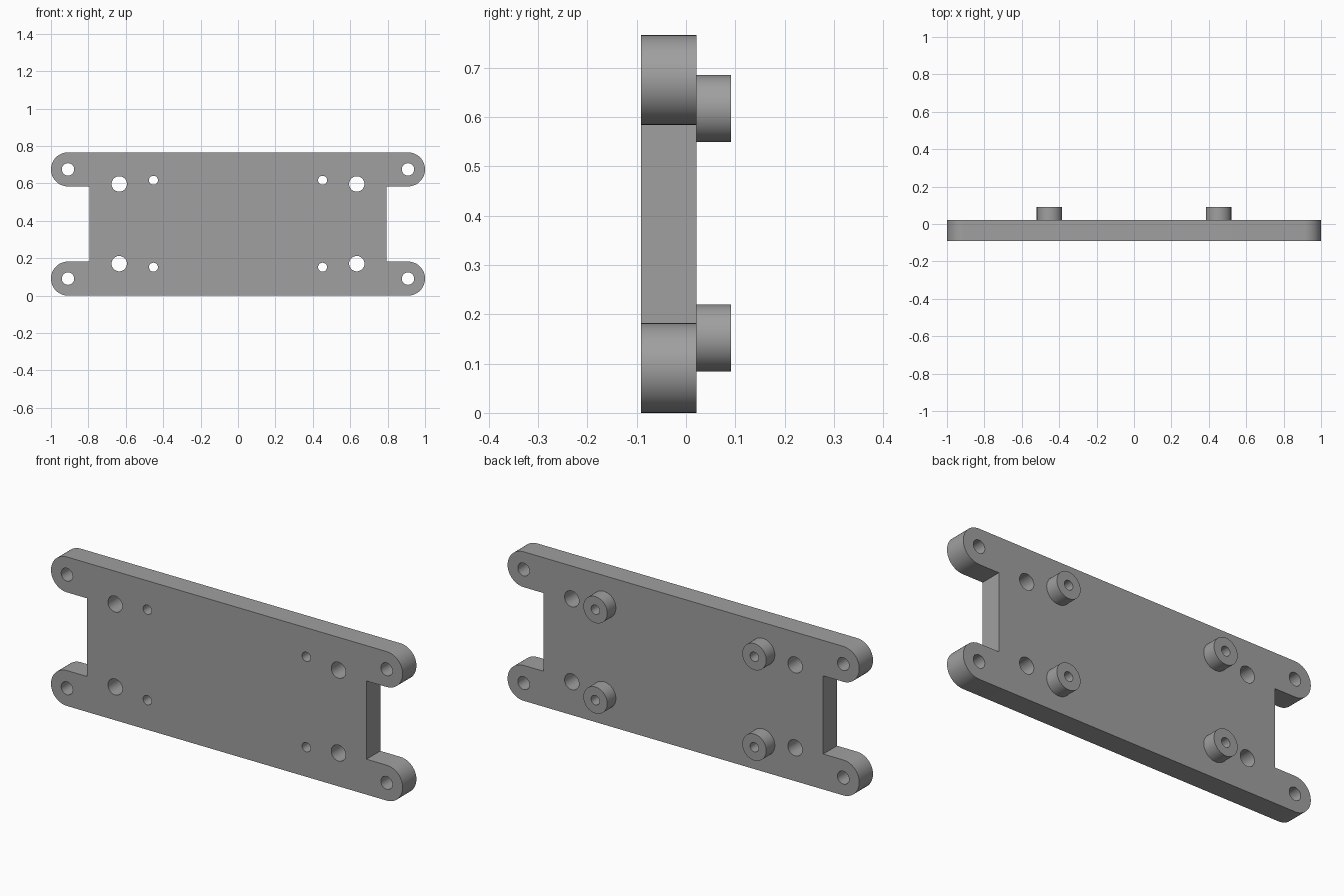
import bpy, bmesh, math
from mathutils import Vector

if "Cube" in bpy.data.objects:
    bpy.data.objects.remove(bpy.data.objects["Cube"])

grey = bpy.data.materials.new("plain grey")
grey.diffuse_color = (0.35, 0.35, 0.35, 1)
grey.use_nodes = True
grey.node_tree.nodes["Principled BSDF"].inputs["Base Color"].default_value = grey.diffuse_color

HEIGHT = 0.766
FRONT, BACK, BOSS_END = -0.091, 0.021, 0.091
EAR_R = 0.091
EAR_X = 1 - EAR_R
NOTCH_X = 0.795
BOSS_X, BOSS_Z = 0.452, (0.152, 0.617)


def arc(x, z, r, start=0, end=360, steps=48):
    """Points on an arc in the xz plane; a full circle omits its repeated end."""
    count = steps if end - start == 360 else steps + 1
    return [(x + r * math.cos(math.radians(start + (end - start) * i / steps)),
             z + r * math.sin(math.radians(start + (end - start) * i / steps)))
            for i in range(count)]


def slab(name, loops, y0, y1):
    """Fill an outline with its hole loops and extrude it along y."""
    bm = bmesh.new()
    edges = []
    for loop in loops:
        vs = [bm.verts.new((x, y0, z)) for x, z in loop]
        edges += [bm.edges.new((vs[i - 1], vs[i])) for i in range(len(vs))]
    bmesh.ops.triangle_fill(bm, edges=edges, use_beauty=True, use_dissolve=False,
                            normal=Vector((0, -1, 0)))
    out = bmesh.ops.extrude_face_region(bm, geom=bm.faces[:], use_keep_orig=True)
    moved = [g for g in out["geom"] if isinstance(g, bmesh.types.BMVert)]
    bmesh.ops.translate(bm, verts=moved, vec=(0, y1 - y0, 0))
    bmesh.ops.recalc_face_normals(bm, faces=bm.faces[:])
    mesh = bpy.data.meshes.new(name)
    bm.to_mesh(mesh)
    bm.free()
    mesh.materials.append(grey)
    obj = bpy.data.objects.new(name, mesh)
    bpy.context.collection.objects.link(obj)
    bpy.ops.object.select_all(action='DESELECT')
    obj.select_set(True)
    bpy.context.view_layer.objects.active = obj
    bpy.ops.object.shade_smooth_by_angle(angle=math.radians(30))
    return obj


# Plate outline: right half with two rounded ears, then its mirror image
right = (arc(EAR_X, EAR_R, EAR_R, -90, 90, 24)
         + [(NOTCH_X, 2 * EAR_R), (NOTCH_X, HEIGHT - 2 * EAR_R)]
         + arc(EAR_X, HEIGHT - EAR_R, EAR_R, -90, 90, 24))
outline = right + [(-x, z) for x, z in reversed(right)]

# Ear holes, mounting holes and narrow boss holes
holes = []
for side in (-1, 1):
    for x, zs, r in ((EAR_X, (EAR_R, HEIGHT - EAR_R), 0.033),
                     (0.635, (0.171, 0.597), 0.041),
                     (BOSS_X, BOSS_Z, 0.024)):
        holes += [arc(side * x, z, r) for z in zs]

slab("mounting_plate", [outline] + holes, FRONT, BACK)

# Hollow standoff bosses on the back
for side, side_name in ((-1, "left"), (1, "right")):
    for z, level in zip(BOSS_Z, ("lower", "upper")):
        x = side * BOSS_X
        slab(f"{level}_{side_name}_boss", [arc(x, z, 0.068), arc(x, z, 0.024)], BACK, BOSS_END)
